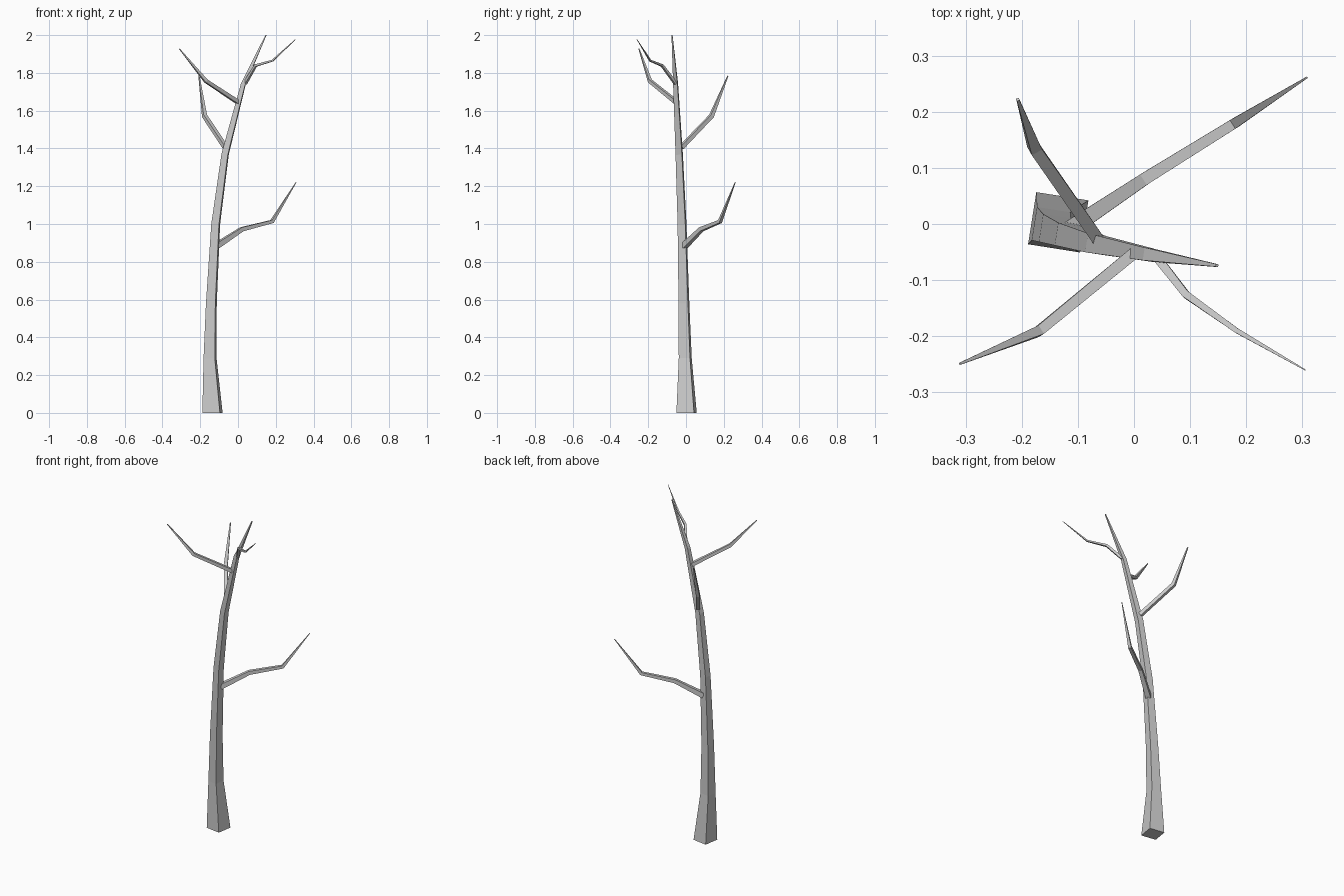
import bpy, bmesh
from mathutils import Vector

if "Cube" in bpy.data.objects:
    bpy.data.objects.remove(bpy.data.objects["Cube"])


def limb(name, stations, ref):
    """Sweep a tapering square section through (x, y, z, width) stations."""
    pts = [Vector(s[:3]) for s in stations]
    bm = bmesh.new()
    rings = []
    for i, p in enumerate(pts):
        before = (p - pts[i - 1]).normalized() if i else Vector()
        after = (pts[i + 1] - p).normalized() if i < len(pts) - 1 else Vector()
        t = (before + after).normalized()
        if name == "trunk" and i == 0:
            t = Vector((0, 0, 1))          # flat foot on the ground
        u = (ref - t * ref.dot(t)).normalized()
        v = t.cross(u)
        h = stations[i][3] / 2
        rings.append([bm.verts.new(p + u * a * h + v * b * h)
                      for a, b in ((-1, -1), (1, -1), (1, 1), (-1, 1))])
    for r, s in zip(rings, rings[1:]):
        for k in range(4):
            n = (k + 1) % 4
            bm.faces.new((r[k], r[n], s[n], s[k]))
    bm.faces.new(rings[0][::-1])
    bm.faces.new(rings[-1])
    bmesh.ops.recalc_face_normals(bm, faces=bm.faces)
    me = bpy.data.meshes.new(name)
    bm.to_mesh(me)
    bm.free()
    bpy.context.collection.objects.link(bpy.data.objects.new(name, me))


# Leaning, curved trunk
limb("trunk", [
    (-0.135, 0.003, 0.0, 0.094),
    (-0.148, -0.004, 0.29, 0.060),
    (-0.141, -0.011, 0.58, 0.050),
    (-0.118, -0.021, 1.00, 0.041),
    (-0.068, -0.036, 1.37, 0.034),
    (0.028, -0.055, 1.74, 0.023),
    (0.148, -0.074, 2.0, 0.005),
], Vector((0.988, -0.156, 0)))

# Bare side branches
branches = {
    "lower_branch": [(-0.113, -0.008, 0.885, 0.030), (0.02, 0.081, 0.972, 0.022),
                     (0.18, 0.180, 1.013, 0.018), (0.308, 0.261, 1.222, 0.003)],
    "back_branch": [(-0.066, -0.025, 1.405, 0.022), (-0.177, 0.135, 1.572, 0.021),
                    (-0.207, 0.222, 1.785, 0.005)],
    "left_branch": [(0.0, -0.052, 1.645, 0.021), (-0.170, -0.191, 1.757, 0.018),
                    (-0.310, -0.249, 1.927, 0.004)],
    "upper_branch": [(0.038, -0.056, 1.745, 0.016), (0.093, -0.126, 1.839, 0.013),
                     (0.183, -0.190, 1.865, 0.009), (0.305, -0.260, 1.978, 0.002)],
}
for name, stations in branches.items():
    limb(name, stations, Vector((0, 0, 1)))
